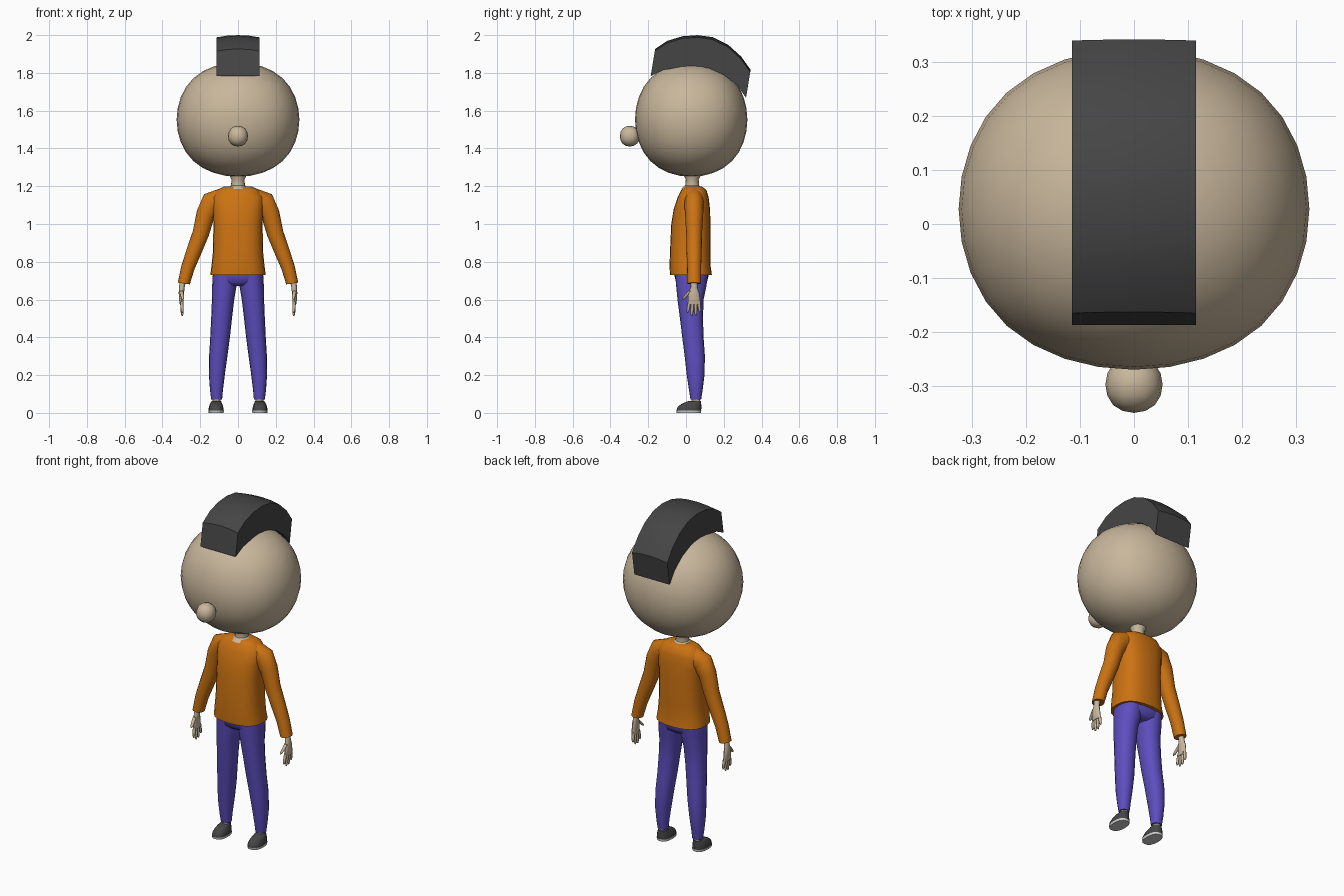
import bpy, bmesh, math
from mathutils import Vector

if "Cube" in bpy.data.objects:
    bpy.data.objects.remove(bpy.data.objects["Cube"])


def material(name, col):
    m = bpy.data.materials.new(name)
    m.diffuse_color = (*col, 1)
    m.use_nodes = True
    m.node_tree.nodes["Principled BSDF"].inputs["Base Color"].default_value = m.diffuse_color
    return m


SKIN = material("skin", (0.58, 0.47, 0.33))
ORANGE = material("orange knit", (0.60, 0.17, 0.006))
PURPLE = material("purple cloth", (0.11, 0.075, 0.52))
DARK = material("dark grey", (0.06, 0.06, 0.06))
SOLE = material("light sole", (0.60, 0.60, 0.60))


def finish(name, bm, mat, angle=40, mirror=False):
    bmesh.ops.recalc_face_normals(bm, faces=bm.faces)
    me = bpy.data.meshes.new(name)
    bm.to_mesh(me)
    bm.free()
    me.materials.append(mat)
    ob = bpy.data.objects.new(name, me)
    bpy.context.collection.objects.link(ob)
    bpy.ops.object.select_all(action='DESELECT')
    ob.select_set(True)
    bpy.context.view_layer.objects.active = ob
    bpy.ops.object.shade_smooth_by_angle(angle=math.radians(angle))
    if mirror:
        ob.modifiers.new("mirror", 'MIRROR')
    return ob


def skin_rings(name, rings, mat, **kw):
    """Join closed rings of points into a capped surface."""
    bm = bmesh.new()
    vs = [[bm.verts.new(p) for p in r] for r in rings]
    n = len(vs[0])
    for a, b in zip(vs, vs[1:]):
        for i in range(n):
            j = (i + 1) % n
            bm.faces.new((a[i], a[j], b[j], b[i]))
    bm.faces.new(vs[0])
    bm.faces.new(vs[-1])
    return finish(name, bm, mat, **kw)


def ring(c, a, b, tilt=0, n=16, power=2.0):
    """Ellipse ring, tilted about y; a power over 2 squares it off."""
    t = math.radians(tilt)
    out = []
    for i in range(n):
        u = 2 * math.pi * i / n
        cu, su = math.cos(u), math.sin(u)
        p = math.copysign(abs(cu) ** (2 / power), cu) * a
        q = math.copysign(abs(su) ** (2 / power), su) * b
        out.append((c[0] + p * math.cos(t), c[1] + q, c[2] + p * math.sin(t)))
    return out


def box_loft(name, rows, mat, n=16, power=2.0, **kw):
    """Horizontal rings given as z, x0, x1, y0, y1."""
    rings = [ring(((x0 + x1) / 2, (y0 + y1) / 2, z), (x1 - x0) / 2,
                  (y1 - y0) / 2, 0, n, power) for z, x0, x1, y0, y1 in rows]
    return skin_rings(name, rings, mat, **kw)


def round_cube(name, lo, hi, levels, mat):
    """Subdivided cube fitted to a bounding box."""
    bm = bmesh.new()
    bmesh.ops.create_cube(bm, size=2)
    me = bpy.data.meshes.new("tmp")
    bm.to_mesh(me)
    bm.free()
    tmp = bpy.data.objects.new("tmp", me)
    bpy.context.collection.objects.link(tmp)
    tmp.modifiers.new("sub", 'SUBSURF').levels = levels
    dg = bpy.context.evaluated_depsgraph_get()
    bm = bmesh.new()
    bm.from_object(tmp, dg)
    bpy.data.objects.remove(tmp)
    size = max(v.co.x for v in bm.verts)
    lo, hi = Vector(lo), Vector(hi)
    for v in bm.verts:
        v.co = (lo + hi) / 2 + (hi - lo) / 2 * v.co / size
    return finish(name, bm, mat, angle=60)


# Head, nose, neck
round_cube("head", (-0.325, -0.27, 1.25), (0.325, 0.325, 1.855), 3, SKIN)
round_cube("nose", (-0.053, -0.35, 1.41), (0.053, -0.245, 1.52), 2, SKIN)
neck = [(1.185, 0.058), (1.205, 0.037), (1.235, 0.034), (1.275, 0.055)]
box_loft("neck", [(z, -r, r, 0.033 - r, 0.033 + r) for z, r in neck], SKIN)

# Hair strip: outer and inner side profiles (y, z), slightly crowned across x
outer = [(-0.165, 1.915), (-0.10, 1.958), (-0.02, 1.982), (0.06, 1.988),
         (0.14, 1.977), (0.22, 1.938), (0.29, 1.875), (0.34, 1.805)]
inner = [(-0.187, 1.783), (-0.12, 1.815), (-0.04, 1.83), (0.04, 1.835),
         (0.12, 1.825), (0.20, 1.79), (0.27, 1.735), (0.318, 1.668)]
rows = []
for (oy, oz), (iy, iz) in zip(outer, inner):
    up = Vector((0, oy - iy, oz - iz)).normalized() * 0.012
    xs = [-0.115, -0.06, 0, 0.06, 0.115]
    top = [Vector((x, oy, oz)) + up * (1 - (x / 0.115) ** 2) for x in xs]
    rows.append(top + [Vector((x, iy, iz)) for x in reversed(xs)])
skin_rings("hair", rows, DARK)

# Sweater body and sleeves
body = [(0.73, 0.147, -0.085, 0.137), (0.78, 0.140, -0.087, 0.13),
        (0.85, 0.133, -0.085, 0.13), (1.0, 0.13, -0.078, 0.13),
        (1.08, 0.135, -0.065, 0.127), (1.14, 0.138, -0.045, 0.12),
        (1.18, 0.11, -0.025, 0.108), (1.198, 0.075, -0.005, 0.085)]
box_loft("sweater_body", [(z, -x, x, a, b) for z, x, a, b in body], ORANGE,
         n=24, power=2.5, angle=50)
sleeve = [(0.08, 1.13, 0.06, 0.05, 75), (0.14, 1.11, 0.062, 0.052, 50),
          (0.172, 1.05, 0.050, 0.048, 25), (0.197, 0.95, 0.044, 0.042, 18),
          (0.235, 0.85, 0.040, 0.040, 20), (0.265, 0.77, 0.036, 0.037, 14),
          (0.287, 0.685, 0.032, 0.037, 8)]
skin_rings("sleeve", [ring((x, 0.043, z), a, b, t) for x, z, a, b, t in sleeve],
           ORANGE, angle=50, mirror=True)

# Hands: palm with wrist, then fingers and thumb
palm = [(0.70, 0.275, 0.309, 0.025, 0.06), (0.665, 0.282, 0.312, 0.025, 0.06),
        (0.635, 0.286, 0.314, 0.012, 0.07), (0.60, 0.288, 0.312, 0.010, 0.075),
        (0.575, 0.288, 0.308, 0.010, 0.077)]
box_loft("palm", palm, SKIN, n=12, mirror=True)


def finger(name, base, tip, r):
    base, tip = Vector(base), Vector(tip)
    rings = [ring(base.lerp(tip, t), r * k, r * k, 0, 8)
             for t, k in ((0, 1), (0.5, 1), (0.85, 0.8), (1, 0.4))]
    skin_rings(name, rings, SKIN, angle=60, mirror=True)


for i, (ty, tz) in enumerate([(0.008, 0.53), (0.030, 0.513),
                              (0.052, 0.515), (0.074, 0.533)]):
    finger(f"finger_{i + 1}", (0.298, 0.019 + 0.016 * i, 0.59),
           (0.295, ty, tz), 0.0085)
finger("thumb", (0.299, 0.022, 0.645), (0.292, -0.018, 0.60), 0.010)

# Trousers: hips and legs
hips = [(0.76, 0.128, -0.065, 0.12), (0.72, 0.135, -0.060, 0.118),
        (0.69, 0.125, -0.052, 0.11), (0.672, 0.07, -0.03, 0.085)]
box_loft("trouser_hips", [(z, -x, x, a, b) for z, x, a, b in hips], PURPLE,
         n=24, power=2.4, angle=70)
leg = [(0.74, 0.004, 0.133, -0.058, 0.116), (0.67, 0.008, 0.137, -0.052, 0.108),
       (0.60, 0.020, 0.138, -0.045, 0.093), (0.50, 0.032, 0.142, -0.032, 0.090),
       (0.40, 0.043, 0.147, -0.020, 0.093), (0.30, 0.056, 0.153, -0.007, 0.100),
       (0.20, 0.070, 0.154, 0.004, 0.098), (0.12, 0.080, 0.148, 0.016, 0.088),
       (0.07, 0.084, 0.142, 0.024, 0.080)]
box_loft("trouser_leg", leg, PURPLE, power=2.2, angle=60, mirror=True)

# Ankles, shoes and soles
box_loft("ankle", [(0.03, 0.092, 0.134, 0.03, 0.075),
                   (0.09, 0.092, 0.134, 0.03, 0.075)], SKIN, mirror=True)
shoe = [(0.012, 0.076, 0.156, -0.050, 0.080), (0.025, 0.077, 0.155, -0.048, 0.081),
        (0.040, 0.081, 0.151, -0.036, 0.081), (0.053, 0.086, 0.145, -0.012, 0.080),
        (0.062, 0.089, 0.139, 0.012, 0.079)]
box_loft("shoe", shoe, DARK, power=2.4, angle=60, mirror=True)
box_loft("shoe_sole", [(0, 0.076, 0.156, -0.049, 0.080),
                       (0.013, 0.075, 0.157, -0.051, 0.081)],
         SOLE, power=2.4, mirror=True)
